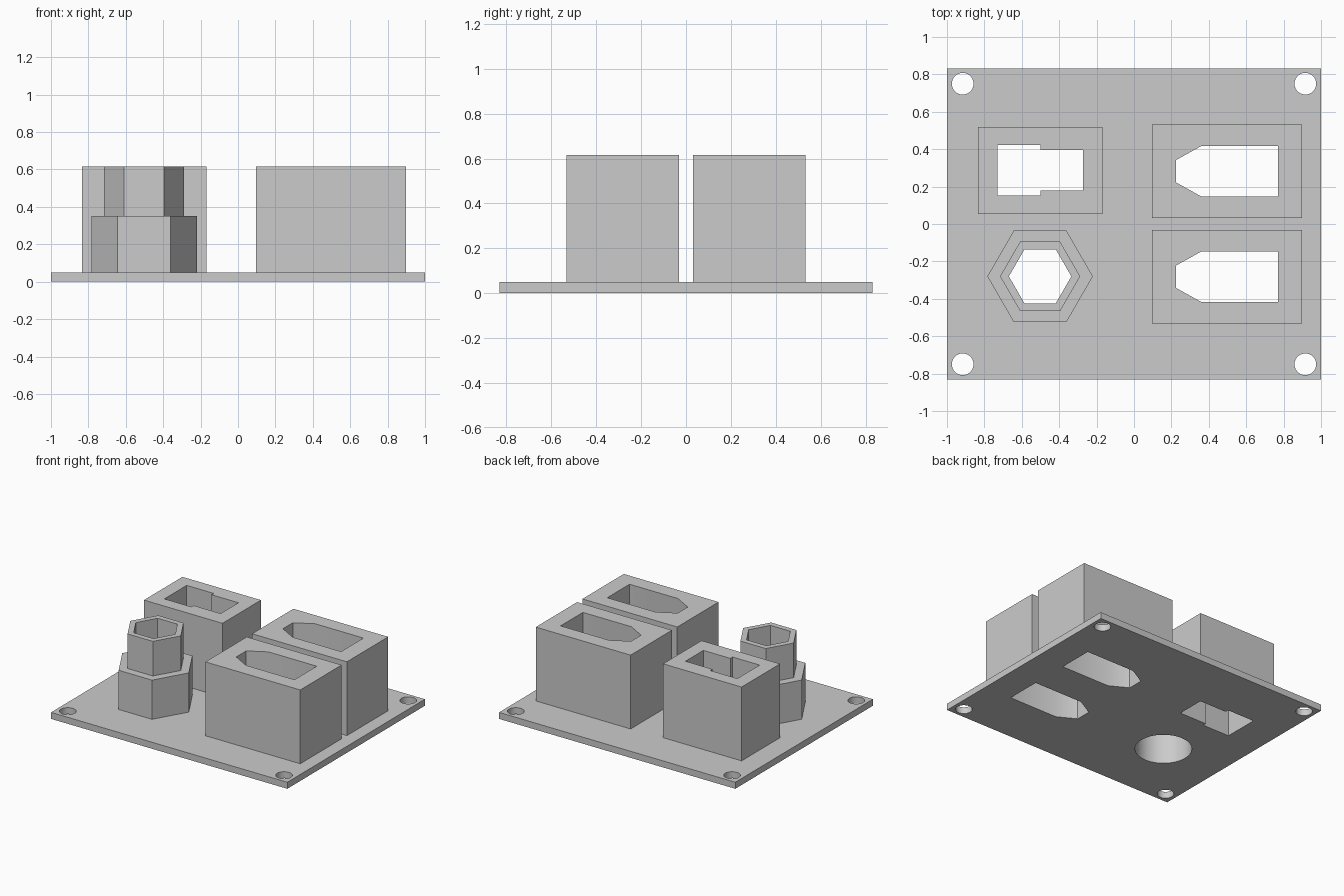
import bpy
import bmesh
from math import cos, sin, pi, radians

default = bpy.data.objects.get("Cube")
if default:
    bpy.data.objects.remove(default, do_unlink=True)

grey = bpy.data.materials.new("light grey")
grey.use_nodes = True
colour = (0.6, 0.6, 0.6, 1)
grey.diffuse_color = colour
grey.node_tree.nodes["Principled BSDF"].inputs["Base Color"].default_value = colour

BASE, STEP, TOP = 0.05, 0.35, 0.615
POCKET = 0.30


def ring(cx, cy, r, sides):
    return [(cx + r * cos(2 * pi * i / sides), cy + r * sin(2 * pi * i / sides))
            for i in range(sides)]


def rect(cx, cy, w, d):
    return [(cx + sx * w / 2, cy + sy * d / 2)
            for sx, sy in ((-1, -1), (1, -1), (1, 1), (-1, 1))]


def wall(bm, loop, z0, z1):
    low = [bm.verts.new((x, y, z0)) for x, y in loop]
    high = [bm.verts.new((x, y, z1)) for x, y in loop]
    for i in range(len(loop)):
        j = (i + 1) % len(loop)
        bm.faces.new((low[i], low[j], high[j], high[i]))


def cap(bm, loops, z):
    # Flat face at height z, bounded by the first loop and pierced by the rest
    edges = []
    for loop in loops:
        vs = [bm.verts.new((x, y, z)) for x, y in loop]
        edges += [bm.edges.new((vs[i - 1], vs[i])) for i in range(len(vs))]
    bmesh.ops.triangle_fill(bm, edges=edges, use_beauty=True, normal=(0, 0, 1))


def finish(bm, name):
    bmesh.ops.remove_doubles(bm, verts=bm.verts[:], dist=0.0001)
    bmesh.ops.recalc_face_normals(bm, faces=bm.faces[:])
    mesh = bpy.data.meshes.new(name)
    bm.to_mesh(mesh)
    bm.free()
    mesh.materials.append(grey)
    obj = bpy.data.objects.new(name, mesh)
    bpy.context.collection.objects.link(obj)
    bpy.ops.object.select_all(action="DESELECT")
    obj.select_set(True)
    bpy.context.view_layer.objects.active = obj
    bpy.ops.object.shade_smooth_by_angle(angle=radians(30))


def pierced_prism(name, outer, holes, z0, z1):
    bm = bmesh.new()
    for loop in [outer] + holes:
        wall(bm, loop, z0, z1)
    for z in (z0, z1):
        cap(bm, [outer] + holes, z)
    finish(bm, name)


def pointed_slot(cy):
    half = [(0.225, 0.06), (0.36, 0.135), (0.77, 0.135)]
    return [(x, cy + y) for x, y in half] + [(x, cy - y) for x, y in reversed(half)]


# Openings
ROW = 0.282
FX, FY = -0.502, -0.28
stepped_half = [(-0.73, 0.135), (-0.5, 0.135), (-0.5, 0.108), (-0.272, 0.108)]
stepped_slot = ([(x, 0.287 + y) for x, y in stepped_half]
                + [(x, 0.287 - y) for x, y in reversed(stepped_half)])
back_slot, front_slot = pointed_slot(ROW), pointed_slot(-ROW)
round_pocket = ring(FX, FY, 0.198, 64)
hex_bore = ring(FX, FY, 0.167, 6)

# Base plate with corner screw holes
screw_holes = [ring(sx * 0.916, sy * 0.75, 0.058, 40)
               for sx in (-1, 1) for sy in (-1, 1)]
pierced_prism("base_plate", rect(0, 0, 2, 1.664),
              screw_holes + [stepped_slot, back_slot, front_slot, round_pocket],
              0, BASE)

# Rectangular socket blocks
pierced_prism("stepped_slot_block", rect(-0.502, 0.287, 0.665, 0.465),
              [stepped_slot], BASE, TOP)
pierced_prism("back_pointed_slot_block", rect(0.498, ROW, 0.803, 0.5),
              [back_slot], BASE, TOP)
pierced_prism("front_pointed_slot_block", rect(0.498, -ROW, 0.803, 0.5),
              [front_slot], BASE, TOP)

# Two-tier hexagonal fitting, round pocket below and hexagonal bore above
lower_hex, upper_hex = ring(FX, FY, 0.282, 6), ring(FX, FY, 0.214, 6)
bm = bmesh.new()
for loop, z0, z1 in ((lower_hex, BASE, STEP), (upper_hex, STEP, TOP),
                     (round_pocket, BASE, POCKET), (hex_bore, POCKET, TOP)):
    wall(bm, loop, z0, z1)
for outer, inner, z in ((lower_hex, round_pocket, BASE), (lower_hex, upper_hex, STEP),
                        (upper_hex, hex_bore, TOP), (round_pocket, hex_bore, POCKET)):
    cap(bm, [outer, inner], z)
finish(bm, "hexagonal_fitting")
